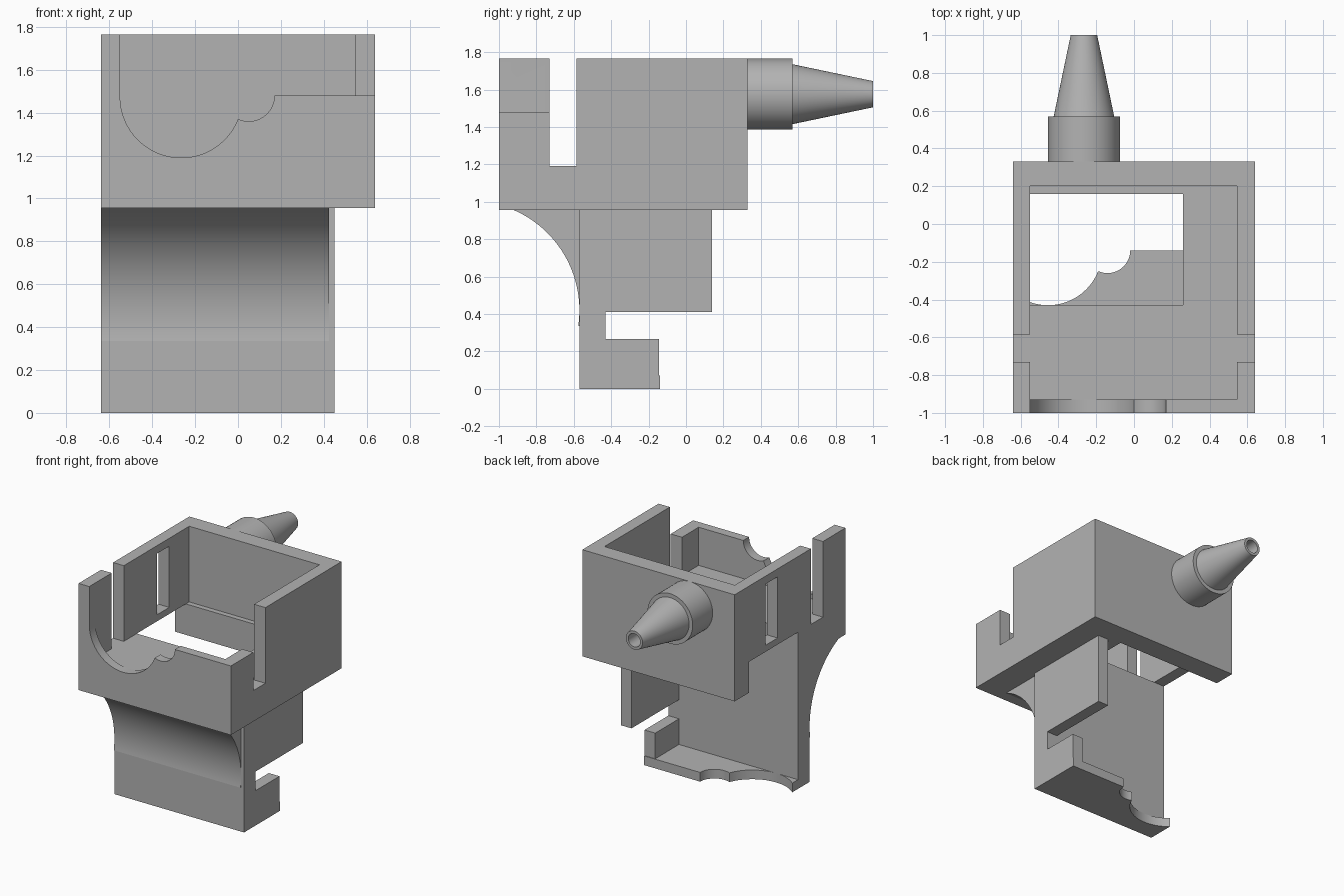
import bpy, bmesh
from math import sin, cos, pi, atan2
from mathutils import Vector

if "Cube" in bpy.data.objects:
    bpy.data.objects.remove(bpy.data.objects["Cube"])

grey = bpy.data.materials.new("plain_grey")
grey.use_nodes = True
COLOUR = (0.45, 0.45, 0.45, 1)
grey.diffuse_color = COLOUR
grey.node_tree.nodes["Principled BSDF"].inputs["Base Color"].default_value = COLOUR


def finish(name, bm):
    bmesh.ops.recalc_face_normals(bm, faces=bm.faces)
    mesh = bpy.data.meshes.new(name)
    bm.to_mesh(mesh)
    bm.free()
    mesh.materials.append(grey)
    obj = bpy.data.objects.new(name, mesh)
    bpy.context.collection.objects.link(obj)
    return obj


def prism(name, points, axis, lo, hi):
    """Extrude a 2D outline along axis x, y or z, from lo to hi."""
    place = {"x": lambda a, b: (lo, a, b),
             "y": lambda a, b: (a, lo, b),
             "z": lambda a, b: (a, b, lo)}[axis]
    bm = bmesh.new()
    face = bm.faces.new([bm.verts.new(place(*p)) for p in points])
    new = bmesh.ops.extrude_face_region(bm, geom=[face])["geom"]
    shift = Vector([hi - lo if a == axis else 0 for a in "xyz"])
    bmesh.ops.translate(bm, vec=shift,
                        verts=[v for v in new if isinstance(v, bmesh.types.BMVert)])
    return finish(name, bm)


def box(name, x, y, z):
    return prism(name, [(x[0], y[0]), (x[1], y[0]), (x[1], y[1]), (x[0], y[1])], "z", *z)


def combine(obj, others, operation):
    for other in others:
        mod = obj.modifiers.new("combine", "BOOLEAN")
        mod.operation, mod.object, mod.solver = operation, other, "EXACT"
    bpy.context.view_layer.update()
    deps = bpy.context.evaluated_depsgraph_get()
    mesh = bpy.data.meshes.new_from_object(obj.evaluated_get(deps))
    obj.modifiers.clear()
    obj.data = mesh
    for other in others:
        bpy.data.objects.remove(other)


def arc(centre, radius, start, end, steps):
    return [(centre[0] + radius * cos(start + (end - start) * i / steps),
             centre[1] + radius * sin(start + (end - start) * i / steps))
            for i in range(steps + 1)]


def wave(dx, dy, start):
    """Large scoop followed by a small scoop, running left to right."""
    big, small, r_big, r_small = (-0.265, 1.475), (0.05, 1.48), 0.285, 0.12
    meet = (0.0, 1.37)
    pts = arc(big, r_big, start, atan2(meet[1] - big[1], meet[0] - big[0]), 32)
    pts += arc(small, r_small, atan2(meet[1] - small[1], meet[0] - small[0]), 0, 16)[1:]
    if pts[33][0] < pts[32][0]:
        pts.pop(33)
    return [(x + dx, y + dy) for x, y in pts]


# Open-topped housing
housing = box("upper_housing", (-0.64, 0.64), (-1, 0.33), (0.955, 1.765))
combine(housing, [
    box("interior", (-0.55, 0.545), (-0.93, 0.2), (1.19, 2)),
    box("side_slots", (-0.8, 0.8), (-0.73, -0.585), (1.19, 2)),
    box("floor_opening", (-0.8, 0.26), (-0.43, 0.16), (0.8, 1.19)),
    box("window", (-0.8, -0.5), (-0.185, -0.04), (1.24, 1.705)),
    prism("front_scoop", wave(0, 0, -pi) + [(0.8, 1.48), (0.8, 2), (-0.55, 2)],
          "y", -1.2, -0.7),
], "DIFFERENCE")

# Lower front panel and the curved bracket that carries the housing
box("lower_front_wall", (-0.64, 0.45), (-0.57, -0.43), (0, 0.955))
flare = arc((-1.154, 0.42), 0.584, -0.146, 1.158, 40)
prism("curved_bracket", [(-0.57, 0.335)] + flare + [(-0.57, 0.955)], "x", -0.64, 0.425)

# Lower side: hanging wall, hook below it, and the scooped bottom shelf
box("lower_side_wall", (0.36, 0.45), (-0.43, 0.14), (0.41, 0.955))
box("hook_wall", (0.36, 0.45), (-0.43, -0.145), (0.07, 0.265))
shelf = [p for p in wave(-0.19, -1.62, -pi + 0.866)]
prism("bottom_shelf", [(-0.64, -0.43)] + shelf + [(0.45, -0.14), (0.45, -0.43)],
      "z", 0, 0.07)

# Hollow tapered nozzle turned around the y axis
profile = [(0, 0.33), (0.19, 0.33), (0.19, 0.57), (0.16, 0.57),
           (0.07, 1.0), (0.05, 1.0), (0.05, 0.4), (0, 0.4)]
bm = bmesh.new()
verts = [bm.verts.new((-0.265 + r, y, 1.575)) for r, y in profile]
edges = [bm.edges.new(pair) for pair in zip(verts, verts[1:])]
bmesh.ops.spin(bm, geom=verts + edges, cent=(-0.265, 0, 1.575), axis=(0, 1, 0),
               angle=2 * pi, steps=64, use_merge=True)
bmesh.ops.remove_doubles(bm, verts=bm.verts, dist=0.0005)
finish("nozzle", bm)

# Smooth the curves, keep the corners crisp
bpy.ops.object.select_all(action="DESELECT")
for obj in bpy.data.objects:
    if obj.type == "MESH" and obj.data.materials and obj.data.materials[0] == grey:
        obj.select_set(True)
        bpy.context.view_layer.objects.active = obj
bpy.ops.object.shade_smooth_by_angle(angle=0.5)
